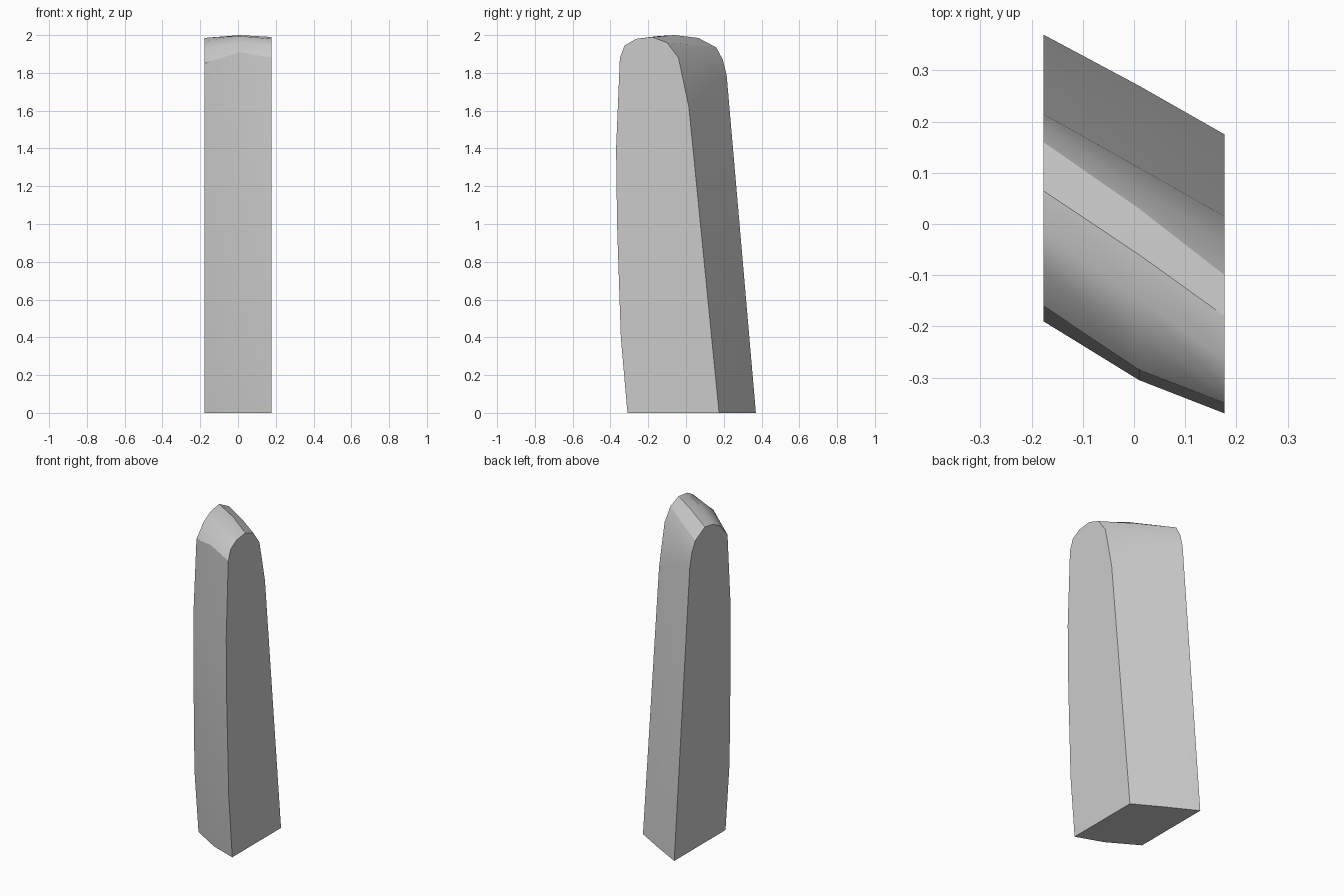
import bpy
import bmesh
import math

cube = bpy.data.objects.get("Cube")
if cube:
    bpy.data.objects.remove(cube, do_unlink=True)

# Plain grey stone
stone = bpy.data.materials.new("grey stone")
grey = (0.6, 0.6, 0.6, 1)
stone.use_nodes = True
stone.diffuse_color = grey
stone.node_tree.nodes["Principled BSDF"].inputs["Base Color"].default_value = grey

# Side profiles (y, z), running from the back foot over the top to the front foot
right = [(.37, 0), (.215, 1.79), (.195, 1.87), (.16, 1.935), (.065, 1.985), (-.02, 1.97),
         (-.09, 1.93), (-.16, 1.85), (-.19, 1.4), (-.19, 1), (-.18, .4), (-.14, 0)]
middle = [(.27, 0), (.11, 1.71), (.07, 1.88), (.03, 1.95), (-.06, 2), (-.145, 1.995),
          (-.225, 1.96), (-.285, 1.91), (-.305, 1.4), (-.305, 1), (-.285, .4), (-.25, 0)]
left = [(.175, 0), (.015, 1.62), (-.04, 1.88), (-.1, 1.96), (-.18, 1.99), (-.265, 1.98),
        (-.325, 1.945), (-.35, 1.88), (-.37, 1.4), (-.365, 1), (-.345, .4), (-.31, 0)]

# Loft the slanted slab through the three profiles and cap both sides
bm = bmesh.new()
rings = [[bm.verts.new((x, y, z)) for y, z in profile]
         for x, profile in ((-.177, right), (.01, middle), (.177, left))]
for a, b in zip(rings, rings[1:]):
    for i in range(len(a)):
        j = (i + 1) % len(a)
        bm.faces.new((a[i], a[j], b[j], b[i]))
bm.faces.new(rings[0])
bm.faces.new(rings[-1])
bmesh.ops.recalc_face_normals(bm, faces=bm.faces)

mesh = bpy.data.meshes.new("standing_stone")
bm.to_mesh(mesh)
bm.free()
mesh.materials.append(stone)
slab = bpy.data.objects.new("standing_stone", mesh)
bpy.context.collection.objects.link(slab)

# Soft faces with sharp outer edges
bpy.ops.object.select_all(action="DESELECT")
slab.select_set(True)
bpy.context.view_layer.objects.active = slab
bpy.ops.object.shade_smooth_by_angle(angle=math.radians(30))
